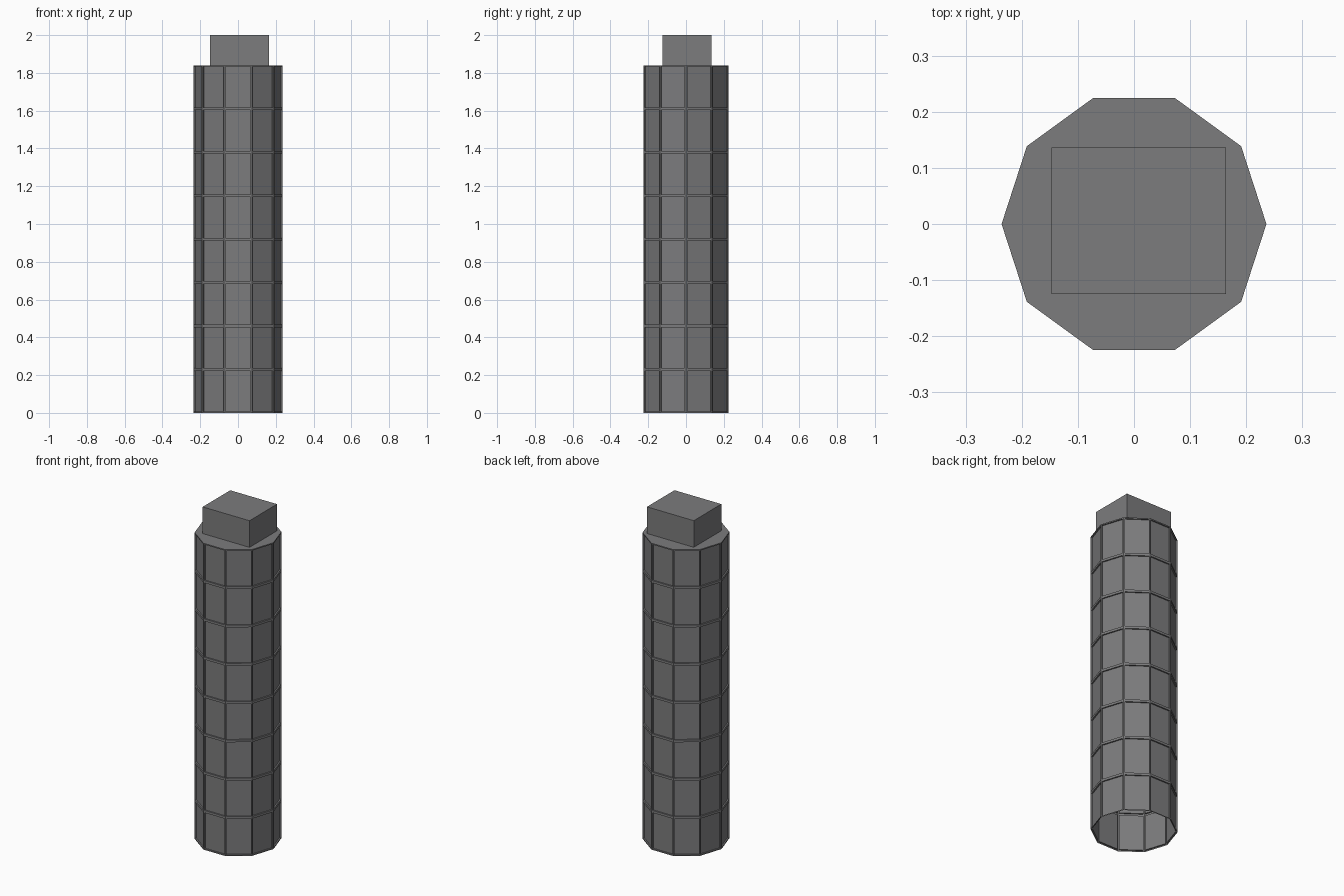
import bpy, bmesh, math

cube = bpy.data.objects.get("Cube")
if cube:
    bpy.data.objects.remove(cube, do_unlink=True)

SIDES, FLOORS = 10, 8
RADIUS, TOWER_TOP, TOP = 0.236, 1.84, 2.0
FRAME, RECESS = 0.01, 0.008

grey = bpy.data.materials.new("concrete grey")
grey.use_nodes = True
colour = (0.2, 0.2, 0.205, 1)
grey.diffuse_color = colour
grey.node_tree.nodes["Principled BSDF"].inputs["Base Color"].default_value = colour


def finish(name, bm):
    mesh = bpy.data.meshes.new(name)
    bm.to_mesh(mesh)
    bm.free()
    mesh.materials.append(grey)
    obj = bpy.data.objects.new(name, mesh)
    bpy.context.collection.objects.link(obj)
    return obj


# Ten-sided tower, open underneath, with a grid of recessed windows
bm = bmesh.new()
rings = []
for floor in range(FLOORS + 1):
    z = TOWER_TOP * floor / FLOORS
    rings.append([bm.verts.new((RADIUS * math.cos(math.tau * i / SIDES),
                                RADIUS * math.sin(math.tau * i / SIDES), z))
                  for i in range(SIDES)])
walls = []
for low, high in zip(rings, rings[1:]):
    for i in range(SIDES):
        j = (i + 1) % SIDES
        walls.append(bm.faces.new((low[i], low[j], high[j], high[i])))
bm.faces.new(rings[-1])
bm.normal_update()
bmesh.ops.inset_individual(bm, faces=walls, thickness=FRAME)
# A second zero-width inset gives each window upright reveals
bmesh.ops.inset_individual(bm, faces=walls, thickness=0.0, depth=-RECESS)
finish("tower", bm)

# Rooftop plant room, slightly off centre
bm = bmesh.new()
bmesh.ops.create_cube(bm, size=1)
room = finish("rooftop_room", bm)
room.scale = (0.311, 0.261, TOP - TOWER_TOP)
room.location = (0.0085, 0.0055, (TOP + TOWER_TOP) / 2)
